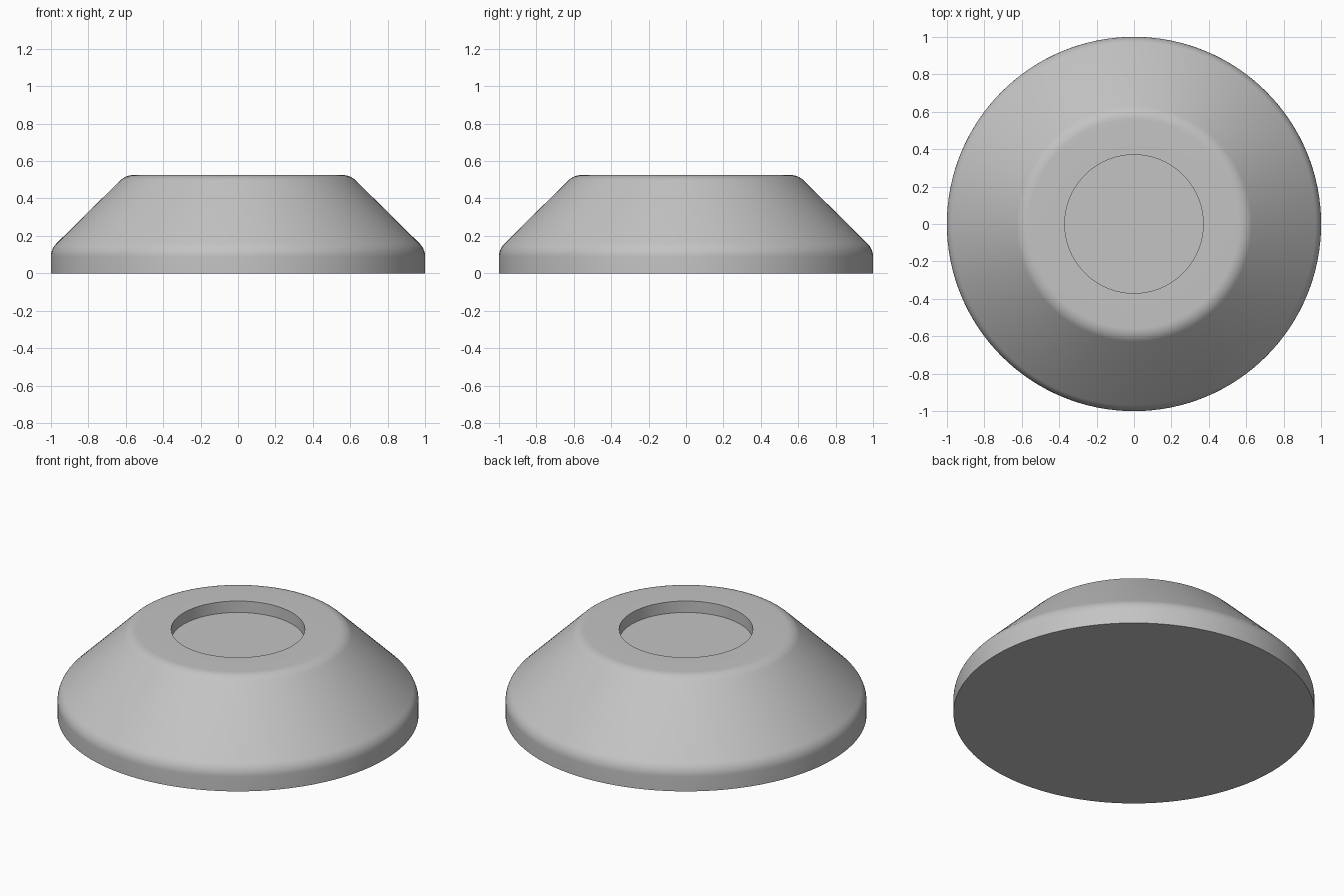
import bpy
import bmesh
import math
from mathutils import Vector

SEGMENTS = 128
FILLET_STEPS = 8

cube = bpy.data.objects.get("Cube")
if cube:
    bpy.data.objects.remove(cube, do_unlink=True)


def make_material(name, rgb):
    mat = bpy.data.materials.new(name)
    mat.use_nodes = True
    color = (*rgb, 1.0)
    mat.diffuse_color = color
    mat.node_tree.nodes["Principled BSDF"].inputs["Base Color"].default_value = color
    return mat


def fillet(before, corner, after, radius):
    """Points of an arc that rounds a profile corner."""
    before, corner, after = Vector(before), Vector(corner), Vector(after)
    a = (before - corner).normalized()
    b = (after - corner).normalized()
    half = a.angle(b) / 2
    center = corner + (a + b).normalized() * radius / math.sin(half)
    tangent = radius / math.tan(half)
    start = corner + a * tangent - center
    end = corner + b * tangent - center
    sweep = start.angle(end)
    points = []
    for i in range(FILLET_STEPS + 1):
        t = i / FILLET_STEPS
        blend = start * math.sin((1 - t) * sweep) + end * math.sin(t * sweep)
        points.append(center + blend / math.sin(sweep))
    return points


def lathe(name, profile, mat):
    """Revolve a radius/height profile around z, closing both ends with discs."""
    bm = bmesh.new()
    rings = []
    for radius, height in profile:
        ring = []
        for i in range(SEGMENTS):
            angle = math.tau * i / SEGMENTS
            ring.append(bm.verts.new((radius * math.cos(angle), radius * math.sin(angle), height)))
        rings.append(ring)
    for low, high in zip(rings, rings[1:]):
        for i in range(SEGMENTS):
            j = (i + 1) % SEGMENTS
            bm.faces.new((low[i], low[j], high[j], high[i]))
    bm.faces.new(rings[0][::-1])
    bm.faces.new(rings[-1])
    mesh = bpy.data.meshes.new(name)
    bm.to_mesh(mesh)
    bm.free()
    mesh.materials.append(mat)
    obj = bpy.data.objects.new(name, mesh)
    bpy.context.collection.objects.link(obj)
    bpy.ops.object.select_all(action="DESELECT")
    obj.select_set(True)
    bpy.context.view_layer.objects.active = obj
    bpy.ops.object.shade_smooth_by_angle(angle=math.radians(30))
    return obj


grey = make_material("light_grey", (0.55, 0.55, 0.55))

# Outer corners of the tapered body, then the round recess in its top
base, shoulder = (1.0, 0.0), (1.0, 0.13)
top_edge, recess_rim, recess_floor = (0.6, 0.525), (0.37, 0.525), (0.37, 0.455)
profile = [
    base,
    *fillet(base, shoulder, top_edge, 0.1),
    *fillet(shoulder, top_edge, recess_rim, 0.1),
    recess_rim,
    recess_floor,
]
lathe("tapered_round_foot", profile, grey)
